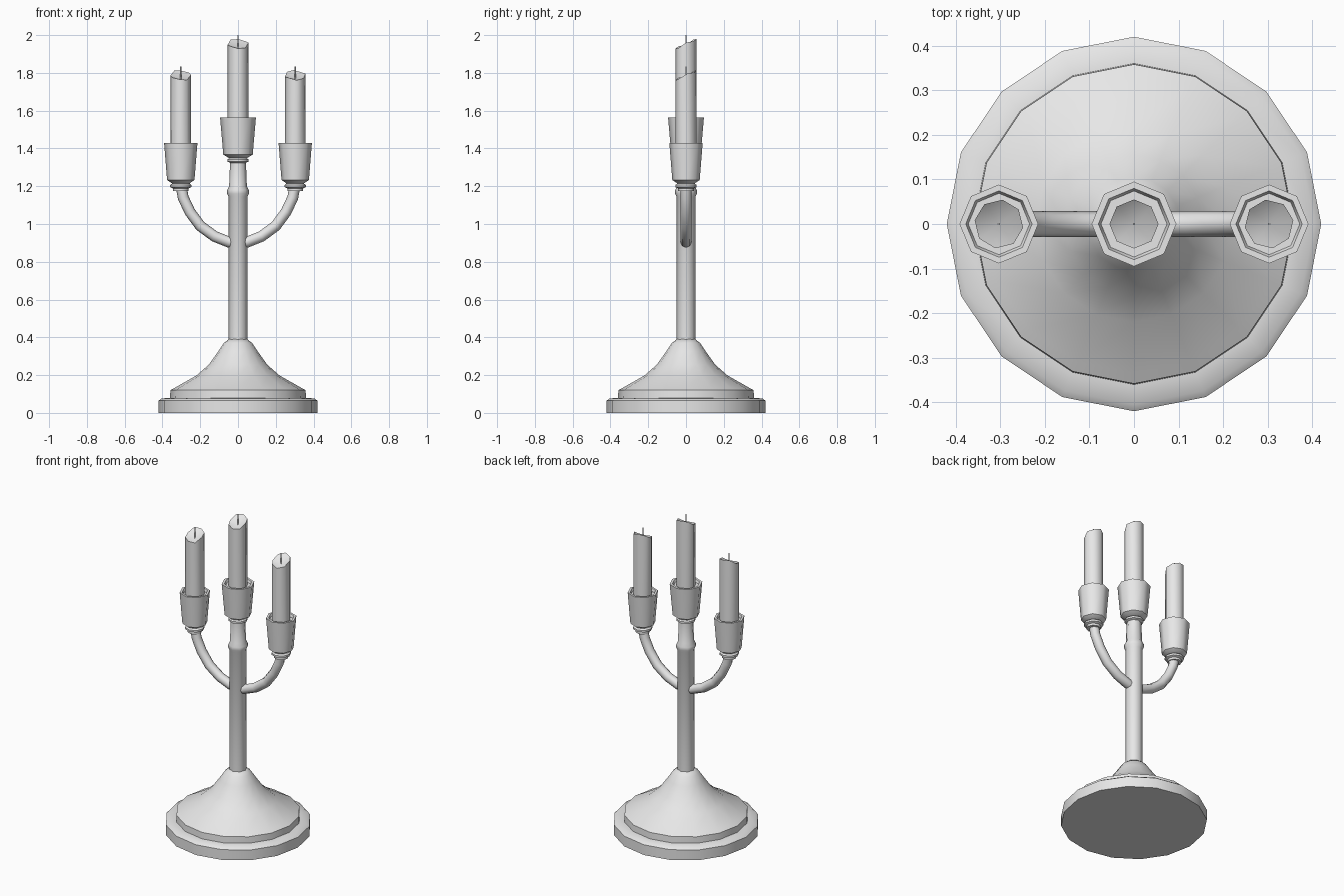
import bpy
import bmesh
from math import sin, cos, pi, radians

cube = bpy.data.objects.get("Cube")
if cube:
    bpy.data.objects.remove(cube, do_unlink=True)

pale_grey = bpy.data.materials.new("pale_grey")
pale_grey.use_nodes = True
colour = (0.8, 0.8, 0.8, 1)
pale_grey.diffuse_color = colour
for node in pale_grey.node_tree.nodes:
    if node.type == 'BSDF_PRINCIPLED':
        node.inputs["Base Color"].default_value = colour


def finish(ob):
    ob.data.materials.clear()
    ob.data.materials.append(pale_grey)
    bpy.ops.object.select_all(action='DESELECT')
    ob.select_set(True)
    bpy.context.view_layer.objects.active = ob
    bpy.ops.object.shade_smooth_by_angle(angle=radians(48))


def lathe(name, profile, sides, x=0, z=0, phase=0, tilt=None):
    """Spin (radius, height) points; radius 0 closes an end. tilt shifts the top rim."""
    bm = bmesh.new()
    rings = []
    for k, (r, h) in enumerate(profile):
        if r == 0:
            rings.append([bm.verts.new((x, 0, z + h))])
            continue
        ring = []
        for i in range(sides):
            a = 2 * pi * i / sides + phase
            lift = tilt(a) if tilt and k == len(profile) - 2 else 0
            ring.append(bm.verts.new((x + r * cos(a), r * sin(a), z + h + lift)))
        rings.append(ring)
    for lower, upper in zip(rings, rings[1:]):
        for i in range(sides):
            j = (i + 1) % sides
            if len(lower) == 1:
                bm.faces.new((lower[0], upper[j], upper[i]))
            elif len(upper) == 1:
                bm.faces.new((lower[i], lower[j], upper[0]))
            else:
                bm.faces.new((lower[i], lower[j], upper[j], upper[i]))
    bmesh.ops.recalc_face_normals(bm, faces=bm.faces)
    mesh = bpy.data.meshes.new(name)
    bm.to_mesh(mesh)
    bm.free()
    ob = bpy.data.objects.new(name, mesh)
    bpy.context.collection.objects.link(ob)
    finish(ob)


def arm(name, side):
    """Curved tube from the column out to a side cup."""
    path = [(0, .9), (.05, .905), (.125, .935), (.2, .99), (.255, 1.065),
            (.29, 1.14), (.303, 1.21)]
    data = bpy.data.curves.new(name, 'CURVE')
    data.dimensions = '3D'
    data.bevel_depth = 0.029
    data.bevel_resolution = 2
    data.use_fill_caps = True
    spline = data.splines.new('POLY')
    spline.points.add(len(path) - 1)
    for point, (px, pz) in zip(spline.points, path):
        point.co = (side * px, 0, pz, 1)
    ob = bpy.data.objects.new(name, data)
    bpy.context.collection.objects.link(ob)
    bpy.ops.object.select_all(action='DESELECT')
    ob.select_set(True)
    bpy.context.view_layer.objects.active = ob
    bpy.ops.object.convert(target='MESH')
    finish(bpy.context.view_layer.objects.active)


def holder(name, x, z, scale, top, phase):
    """Collar, cup, candle with a slanted hollow top, and wick."""
    collar = [(0, -.04), (.042, -.04), (.042, -.026), (.056, -.02),
              (.056, -.008), (.045, 0), (.05, .012), (0, .012)]
    lathe(name + "_collar", collar, 8, x, z)
    cup = [(0, 0), (.05, 0), (.078, .018), (.095, .215), (.08, .215),
           (.074, .2), (0, .2)]
    lathe(name + "_cup", [(r * scale, h) for r, h in cup], 8, x, z)
    candle = [(0, z + .1), (.055, z + .1), (.055, top), (0, top - .02)]
    lathe(name + "_candle", candle, 8, x, 0, phase,
          lambda a: .025 * sin(a) + .006 * cos(3 * a))
    wick = [(0, top - .03), (.003, top - .03), (.003, top + .046), (0, top + .046)]
    lathe(name + "_wick", wick, 6, x)


# Stepped round foot rising to the column
lathe("base", [(0, 0), (.42, 0), (.42, .065), (.405, .076), (.36, .08),
               (.358, .12), (.335, .133), (.22, .198), (.155, .255),
               (.105, .325), (.075, .37), (.048, .39), (0, .39)], 16)

# Column with a small bead below the middle cup
lathe("column", [(0, .36), (.05, .36), (.05, 1.145), (.057, 1.16), (.057, 1.18),
                 (.047, 1.2), (.042, 1.33), (0, 1.33)], 8)

# Middle and side candle holders
holder("middle", 0, 1.35, 1, 1.954, 0)
for side, label in ((1, "left"), (-1, "right")):
    arm(label + "_arm", side)
    holder(label, side * .303, 1.215, .93, 1.788, side * .15)
